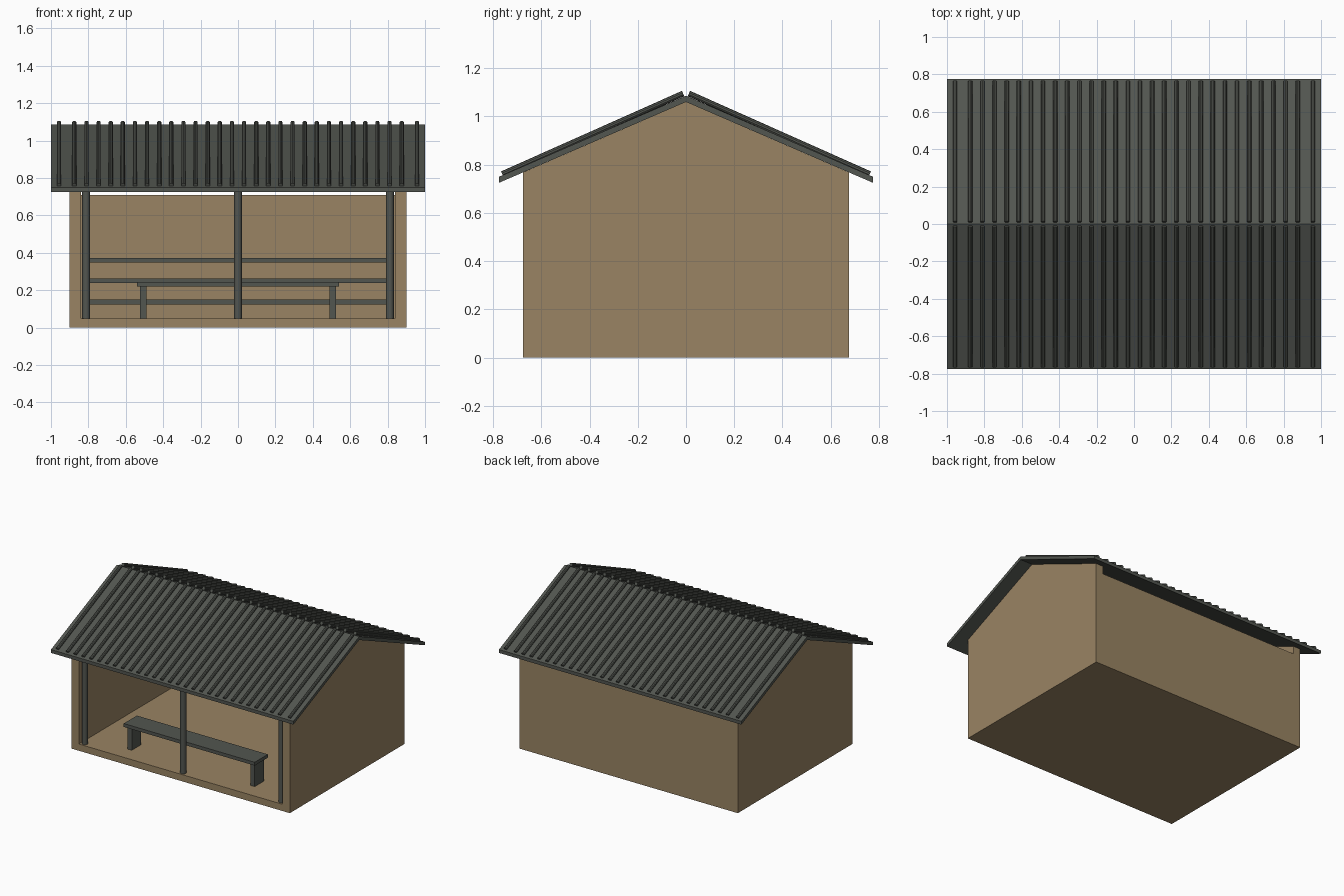
import bpy
from mathutils import Vector

cube = bpy.data.objects.get("Cube")
if cube:
    bpy.data.objects.remove(cube, do_unlink=True)


def make_material(name, rgb):
    mat = bpy.data.materials.new(name)
    mat.use_nodes = True
    color = (*rgb, 1.0)
    mat.diffuse_color = color
    mat.node_tree.nodes["Principled BSDF"].inputs["Base Color"].default_value = color
    return mat


TAN = make_material("tan_wood", (0.32, 0.23, 0.125))
GREY = make_material("dark_grey_green", (0.085, 0.092, 0.08))


def prism(name, profile, x0, x1, mat):
    """Extrude a (y, z) outline along x."""
    n = len(profile)
    verts = [(x, y, z) for x in (x0, x1) for y, z in profile]
    faces = [tuple(reversed(range(n))), tuple(range(n, 2 * n))]
    faces += [(i, (i + 1) % n, (i + 1) % n + n, i + n) for i in range(n)]
    mesh = bpy.data.meshes.new(name)
    mesh.from_pydata(verts, [], faces)
    mesh.materials.append(mat)
    obj = bpy.data.objects.new(name, mesh)
    bpy.context.collection.objects.link(obj)
    return obj


def box(name, x, y, z, mat):
    outline = [(y[0], z[0]), (y[1], z[0]), (y[1], z[1]), (y[0], z[1])]
    return prism(name, outline, x[0], x[1], mat)


def rod(name, start, end, radius, sides, mat):
    """Round bar between two points."""
    a, b = Vector(start), Vector(end)
    bpy.ops.mesh.primitive_cylinder_add(vertices=sides, radius=radius,
                                        depth=(b - a).length, location=(a + b) / 2)
    obj = bpy.context.object
    obj.name = name
    obj.rotation_euler = (b - a).to_track_quat('Z', 'Y').to_euler()
    obj.data.materials.append(mat)
    bpy.ops.object.shade_smooth_by_angle()
    return obj


HALF_X, HALF_Y, WALL = 0.9, 0.675, 0.06
INNER_X, INNER_Y = HALF_X - WALL, HALF_Y - WALL
FLOOR, EAVE, RIDGE = 0.05, 0.768, 1.06

# Floor, gabled side walls and lower back wall
box("floor", (-INNER_X, INNER_X), (-HALF_Y, HALF_Y), (0, FLOOR), TAN)
gable = [(-HALF_Y, 0), (HALF_Y, 0), (HALF_Y, EAVE), (0, RIDGE), (-HALF_Y, EAVE)]
prism("right_wall", gable, -HALF_X, -INNER_X, TAN)
prism("left_wall", gable, INNER_X, HALF_X, TAN)
box("back_wall", (-INNER_X, INNER_X), (INNER_Y, HALF_Y), (FLOOR, 0.71), TAN)

# Gabled roof sheet
roof = [(-0.775, 0.725), (0, RIDGE), (0.775, 0.725),
        (0.775, 0.75), (0, 1.086), (-0.775, 0.75)]
prism("roof", roof, -1, 1, GREY)

# Roof ribs on both slopes
rib_x = [-0.957] + [-0.875 + i * 1.75 / 27 for i in range(28)] + [0.957]
for side, label in ((-1, "front"), (1, "back")):
    for x in rib_x:
        rod(label + "_roof_rib", (x, side * 0.762, 0.761),
            (x, side * 0.012, 1.095), 0.012, 10, GREY)

# Front posts
for x in (-0.812, 0, 0.812):
    rod("front_post", (x, -0.645, 0.02), (x, -0.645, 0.785), 0.021, 16, GREY)

# Rails along the back wall
for z in (0.137, 0.25, 0.361):
    box("back_rail", (-0.83, 0.83), (INNER_Y - 0.025, INNER_Y),
        (z - 0.0125, z + 0.0125), GREY)

# Bench
box("bench_seat", (-0.54, 0.54), (-0.575, -0.42), (0.22, 0.245), GREY)
for x in (-0.507, 0.507):
    box("bench_leg", (x - 0.017, x + 0.017), (-0.552, -0.443), (FLOOR, 0.22), GREY)
